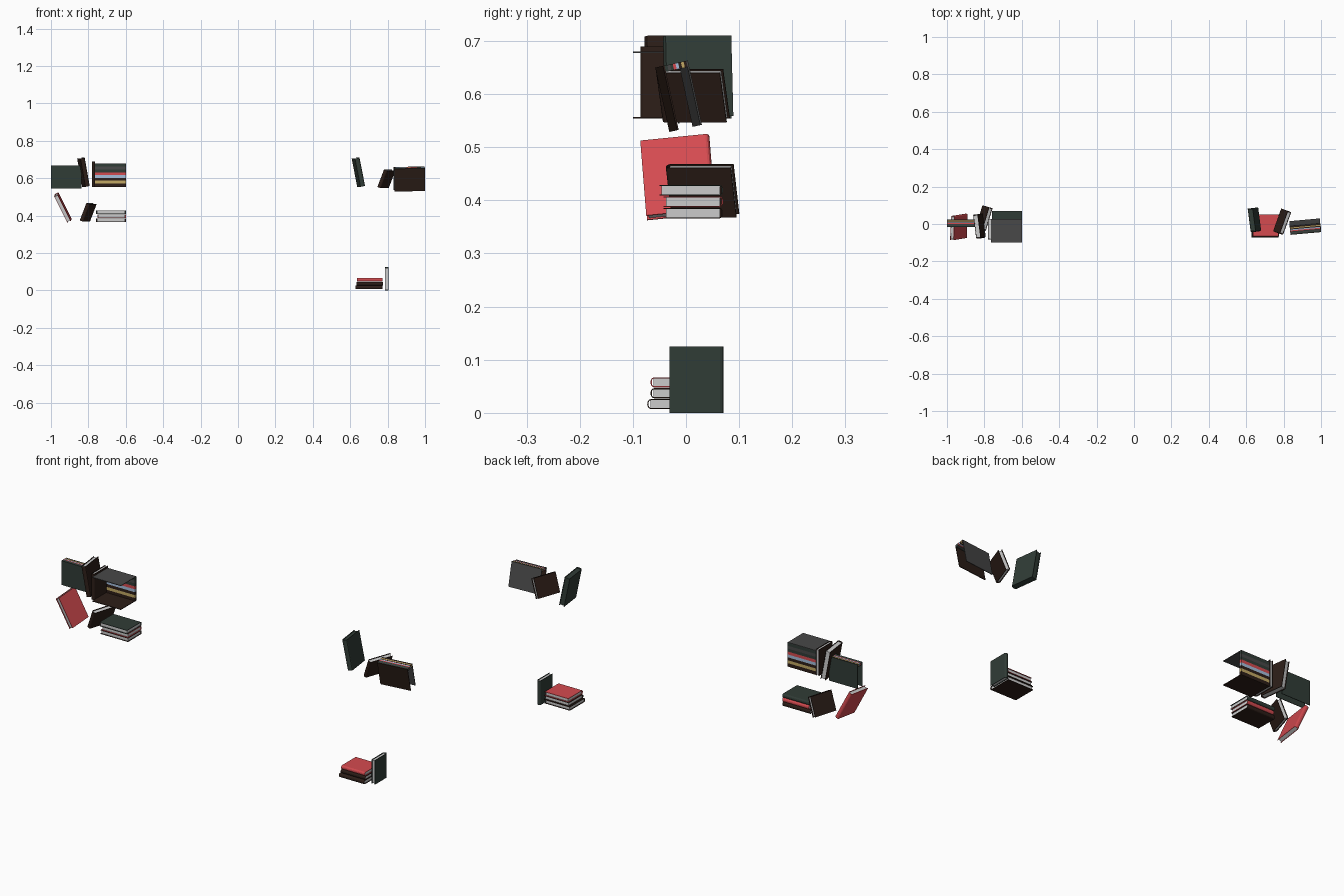
import bpy, bmesh, math
from mathutils import Vector, Matrix

if "Cube" in bpy.data.objects:
    bpy.data.objects.remove(bpy.data.objects["Cube"])

COLORS = {
    "red": (0.66, 0.07, 0.08), "green": (0.030, 0.045, 0.037), "brown": (0.026, 0.013, 0.009),
    "grey": (0.065, 0.065, 0.065), "blue": (0.38, 0.52, 0.72), "yellow": (0.55, 0.40, 0.13),
}


def material(key):
    mat = bpy.data.materials.get(key)
    if not mat:
        mat = bpy.data.materials.new(key)
        mat.diffuse_color = (*COLORS[key], 1)
        mat.use_nodes = True
        mat.node_tree.nodes["Principled BSDF"].inputs["Base Color"].default_value = mat.diffuse_color
    return mat


def frame(center, spine, height):
    # local x points to the spine, local y through the thickness, local z along the height
    s = Vector(spine).normalized()
    h = Vector(height)
    h = (h - h.dot(s) * s).normalized()
    n = h.cross(s)
    m = Matrix((s, n, h)).transposed().to_4x4()
    m.translation = Vector(center)
    return m


def prism(name, outline, height, mat, color=None):
    bm = bmesh.new()
    low = [bm.verts.new((x, y, -height / 2)) for x, y in outline]
    top = [bm.verts.new((x, y, height / 2)) for x, y in outline]
    bm.faces.new(low[::-1])
    bm.faces.new(top)
    for i in range(len(low)):
        j = (i + 1) % len(low)
        bm.faces.new((low[i], low[j], top[j], top[i]))
    bmesh.ops.recalc_face_normals(bm, faces=bm.faces)
    mesh = bpy.data.meshes.new(name)
    bm.to_mesh(mesh)
    bm.free()
    ob = bpy.data.objects.new(name, mesh)
    ob.matrix_world = mat
    if color:
        mesh.materials.append(material(color))
    bpy.context.collection.objects.link(ob)
    return ob


def rect(x0, x1, y0, y1):
    return [(x0, y0), (x1, y0), (x1, y1), (x0, y1)]


def wrap(depth, thick, bulge):
    # open U outline with a rounded spine
    pts = [(-depth / 2, -thick / 2)]
    for i in range(7):
        a = -math.pi / 2 + math.pi * i / 6
        pts.append((depth / 2 - bulge + bulge * math.cos(a), thick / 2 * math.sin(a)))
    return pts + [(-depth / 2, thick / 2)]


def book(name, center, depth, thick, height, spine, up, color, page_color=None):
    m = frame(center, spine, up)
    t = 0.0022
    outer = wrap(depth, thick, 0.007)
    inner = [(min(x, depth / 2 - t) - (t if x > depth / 2 - 0.006 else 0) * 0.3,
              y * (1 - 2 * t / thick)) for x, y in outer]
    prism(name + "_cover", outer + inner[::-1], height, m, color)
    e = thick / 2 - t
    prism(name + "_pages", rect(-depth / 2 + 0.004, depth / 2 - 0.006, -e, e),
          height - 0.007, m, page_color)


def folder(name, center, depth, thick, length, spine, along, plus, minus):
    # two thin covers joined by a banded spine
    m = frame(center, spine, along)
    t = 0.003
    h = thick / 2
    prism(name + "_cover_a", rect(-depth / 2, depth / 2, h - t, h), length, m, plus)
    prism(name + "_cover_b", rect(-depth / 2, depth / 2, -h, -h + t), length, m, minus)
    bands = ["brown", "yellow", "brown", "blue", "red", "green", "grey", "green"]
    w = (thick - 2 * t) / len(bands)
    for i, c in enumerate(bands):
        y = -h + t + i * w
        prism(f"{name}_spine_band_{i}", rect(depth / 2 - 0.012, depth / 2, y, y + w), length, m, c)


# upper left group
folder("upright_folder", (-0.918, 0.005, 0.607), 0.125, 0.04, 0.164, (0, 0, 1), (1, 0, 0),
       "green", "green")
book("upper_left_leaning_book", (-0.826, -0.012, 0.632), 0.13, 0.025, 0.154,
     (0.13, -1, 0), (-0.18, 0, 1), "brown")
book("upper_left_standing_book", (-0.772, -0.028, 0.622), 0.115, 0.017, 0.135,
     (0, -1, 0), (0, 0, 1), "brown")
folder("lying_folder", (-0.682, -0.037, 0.617), 0.126, 0.126, 0.164, (0, 1, 0), (1, 0, 0),
       "grey", "brown")

# lower left group
book("red_leaning_book", (-0.936, -0.015, 0.444), 0.13, 0.021, 0.158,
     (0.04, 1, 0.1), (-0.5, -0.08, 1), "red")
book("lower_left_leaning_book", (-0.802, 0.03, 0.418), 0.13, 0.021, 0.1,
     (-0.3, -1, 0), (0.38, -0.12, 1), "brown")
for i, (c, x0, y0) in enumerate((("brown", -0.758, -0.042), ("red", -0.752, -0.042),
                                 ("green", -0.758, -0.05))):
    book(f"left_stack_book_{i}", ((x0 - 0.6) / 2, (y0 + 0.07) / 2, 0.376 + 0.0215 * i),
         0.07 - y0, 0.020, -0.6 - x0, (0, 1, 0), (1, 0, 0), c)

# upper right group
book("upper_right_leaning_book", (0.644, 0.022, 0.632), 0.128, 0.027, 0.154,
     (0.13, -1, 0), (-0.2, 0, 1), "green", "green")
book("upper_right_tilted_book", (0.792, 0.012, 0.597), 0.13, 0.021, 0.1,
     (-0.36, -1, 0), (0.38, -0.14, 1), "brown")
folder("tilted_folder", (0.916, -0.014, 0.596), 0.124, 0.048, 0.164, (0, -0.22, 1),
       (1, 0.09, 0.02), "brown", "grey")

# lower right group
for i, (c, x0, x1, y0) in enumerate((("brown", 0.628, 0.772, -0.073), ("brown", 0.634, 0.774, -0.067),
                                     ("red", 0.637, 0.772, -0.067))):
    book(f"right_stack_book_{i}", ((x0 + x1) / 2, (y0 + 0.052) / 2, 0.0165 + 0.0205 * i),
         0.052 - y0, 0.019, x1 - x0, (0, -1, 0), (1, 0, 0), c)
book("lower_right_standing_book", (0.795, 0.02, 0.0625), 0.102, 0.02, 0.125,
     (0, 1, 0), (0, 0, 1), "green")
